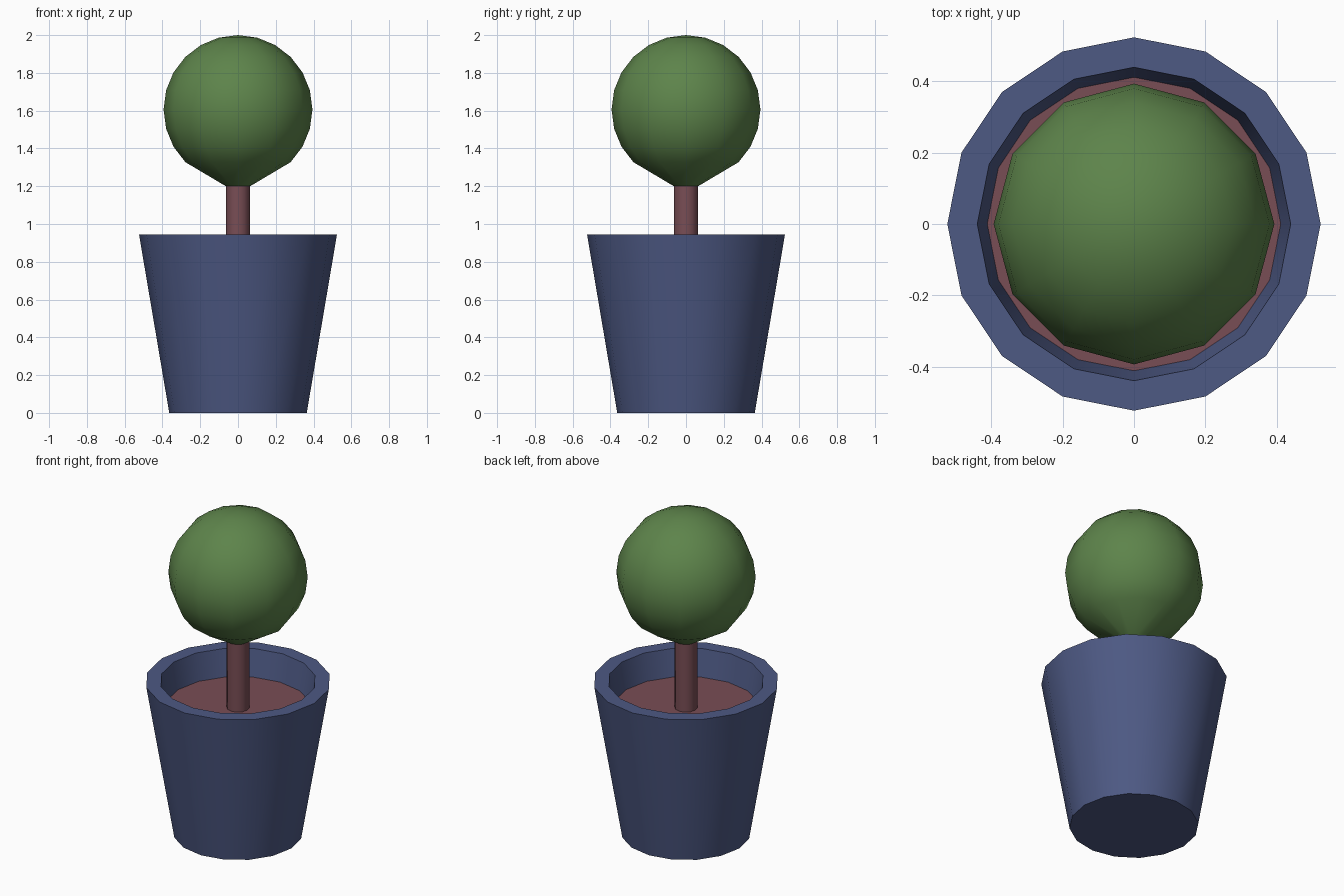
import bpy, bmesh, math

if "Cube" in bpy.data.objects:
    bpy.data.objects.remove(bpy.data.objects["Cube"])


def lathe(name, profile, sides, color, smooth=True):
    """Revolve (radius, z) points around z; radius 0 closes to a point."""
    bm = bmesh.new()
    rings = []
    for r, z in profile:
        if r == 0:
            rings.append([bm.verts.new((0, 0, z))] * sides)
        else:
            rings.append([bm.verts.new((r * math.cos(a), r * math.sin(a), z))
                          for a in (2 * math.pi * i / sides for i in range(sides))])
    for low, high in zip(rings, rings[1:]):
        for i in range(sides):
            j = (i + 1) % sides
            bm.faces.new(list(dict.fromkeys((low[i], low[j], high[j], high[i]))))
    mesh = bpy.data.meshes.new(name)
    bm.to_mesh(mesh)
    bm.free()
    obj = bpy.data.objects.new(name, mesh)
    bpy.context.collection.objects.link(obj)
    mat = bpy.data.materials.new(name + "_color")
    mat.diffuse_color = (*color, 1)
    mat.use_nodes = True
    mat.node_tree.nodes["Principled BSDF"].inputs["Base Color"].default_value = mat.diffuse_color
    mesh.materials.append(mat)
    if smooth:
        bpy.ops.object.select_all(action='DESELECT')
        obj.select_set(True)
        bpy.context.view_layer.objects.active = obj
        bpy.ops.object.shade_smooth_by_angle(angle=math.radians(35))
    return obj


SOIL_Z = 0.78
BLUE, BROWN, GREEN = (0.075, 0.10, 0.23), (0.19, 0.075, 0.09), (0.11, 0.23, 0.07)

# Tapered pot: base, outer wall, flat rim, inner wall down to the soil
lathe("pot", [(0, 0), (0.364, 0), (0.524, 0.945), (0.44, 0.945), (0.412, SOIL_Z)], 16, BLUE)

# Soil disc
lathe("soil", [(0.412, SOIL_Z), (0, SOIL_Z)], 16, BROWN)

# Trunk
lathe("trunk", [(0.064, SOIL_Z), (0.064, 1.2)], 12, BROWN)

# Ball crown whose underside tapers in to the trunk
R, CZ = 0.394, 1.606
ball = [(R * math.cos(math.radians(a)), CZ + R * math.sin(math.radians(a)))
        for a in range(-45, 90, 15)]
lathe("foliage", [(0.064, 1.2)] + ball + [(0, 2.0)], 12, GREEN)
